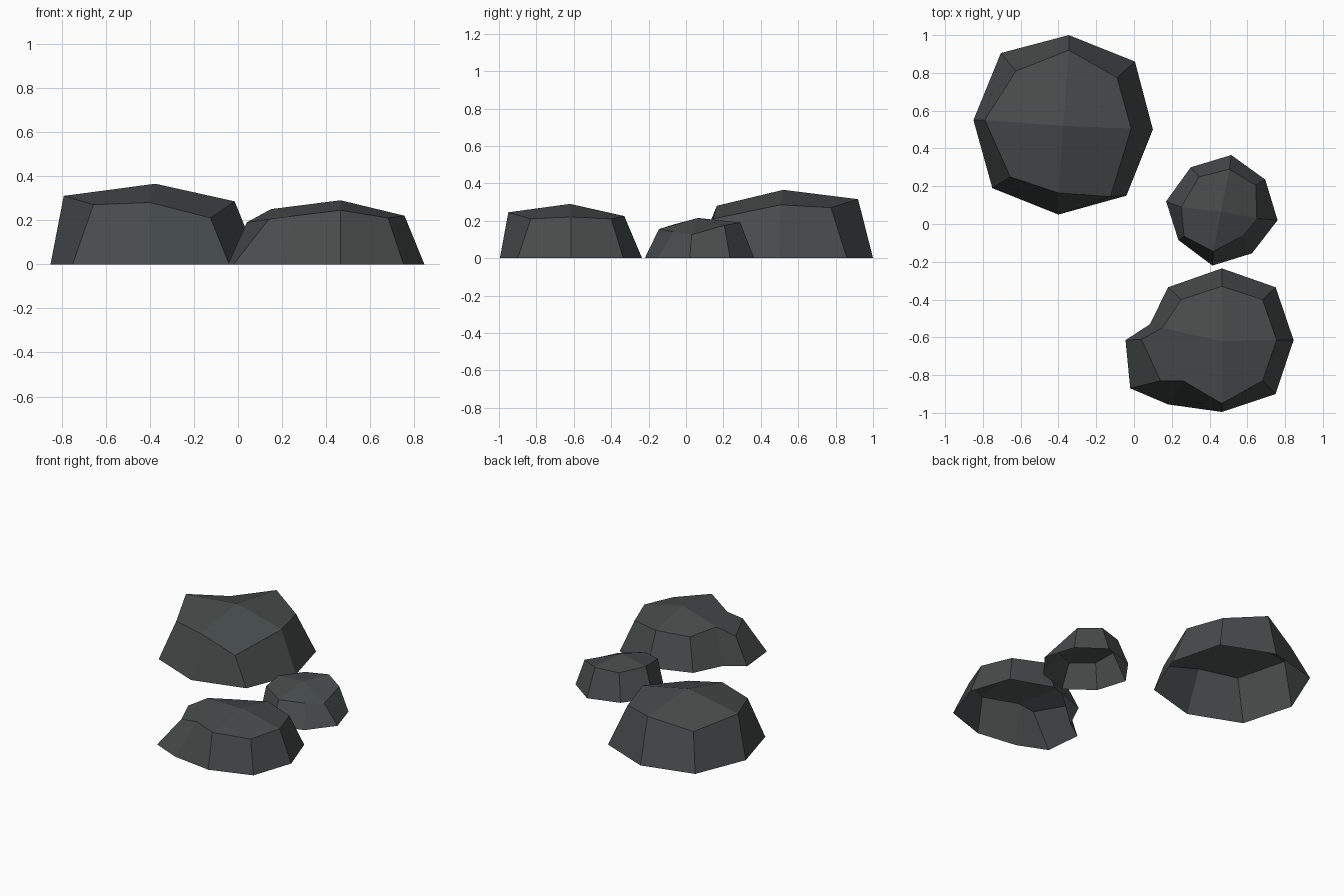
import bpy, bmesh

if "Cube" in bpy.data.objects:
    bpy.data.objects.remove(bpy.data.objects["Cube"])

stone = bpy.data.materials.new("dark slate grey")
stone.diffuse_color = (0.062, 0.072, 0.071, 1)
stone.use_nodes = True
stone.node_tree.nodes["Principled BSDF"].inputs["Base Color"].default_value = stone.diffuse_color


def rock(name, base, rim, peak, ledge=False):
    """Open-bottomed boulder: ground outline, rim outline, four-panel faceted cap."""
    bm = bmesh.new()
    low = [bm.verts.new((x, y, 0)) for x, y in base]
    top = [bm.verts.new(p) for p in rim]
    apex = bm.verts.new(peak)
    n = len(low)
    for i in range(n):                                   # sloping walls
        j = (i + 1) % n
        bm.faces.new((low[j], low[i], top[i], top[j]))
    ring = top
    if ledge:                                            # side bulge's own cap
        bm.faces.new(top[5:9])
        ring = top[:6] + top[8:]
    for i in range(0, 8, 2):                             # cap panels
        bm.faces.new((apex, ring[i], ring[i + 1], ring[(i + 2) % 8]))
    bmesh.ops.reverse_faces(bm, faces=[f for f in bm.faces if apex in f.verts and f.normal.z < 0])
    bm.normal_update()
    for f in bm.faces:                                   # all faces look outward
        c = f.calc_center_median()
        mid = apex.co.copy()
        mid.z = 0
        if f.normal.dot(c - mid) < 0:
            f.normal_flip()
    mesh = bpy.data.meshes.new(name)
    bm.to_mesh(mesh)
    bm.free()
    mesh.materials.append(stone)
    bpy.context.collection.objects.link(bpy.data.objects.new(name, mesh))


# Outlines run clockwise from the back (+y)
rock("large_rock",
     [(-.345, 1), (.005, .86), (.10, .50), (-.04, .15),
      (-.40, .05), (-.75, .19), (-.85, .55), (-.705, .905)],
     [(-.345, .92, .315), (-.09, .775, .27), (-.015, .505, .285), (-.125, .145, .21),
      (-.40, .165, .28), (-.655, .25, .27), (-.79, .55, .31), (-.625, .81, .24)],
     (-.375, .52, .365))

rock("small_rock",
     [(.515, .365), (.695, .235), (.76, .02), (.625, -.155),
      (.415, -.22), (.235, -.085), (.17, .12), (.30, .30)],
     [(.505, .29, .19), (.645, .205, .175), (.65, .03, .125), (.57, -.065, .14),
      (.42, -.145, .155), (.265, -.065, .18), (.25, .09, .19), (.345, .25, .18)],
     (.46, .065, .215))

rock("bulging_rock",
     [(.465, -.235), (.75, -.335), (.845, -.615), (.75, -.90), (.465, -.995),
      (.18, -.955), (-.02, -.87), (-.045, -.615), (.085, -.53), (.18, -.335)],
     [(.465, -.33, .225), (.68, -.40, .21), (.755, -.615, .22), (.68, -.83, .21), (.465, -.95, .245),
      (.26, -.83, .22), (.14, -.83, .205), (.04, -.61, .19), (.15, -.55, .25), (.25, -.40, .21)],
     (.465, -.62, .29), ledge=True)
